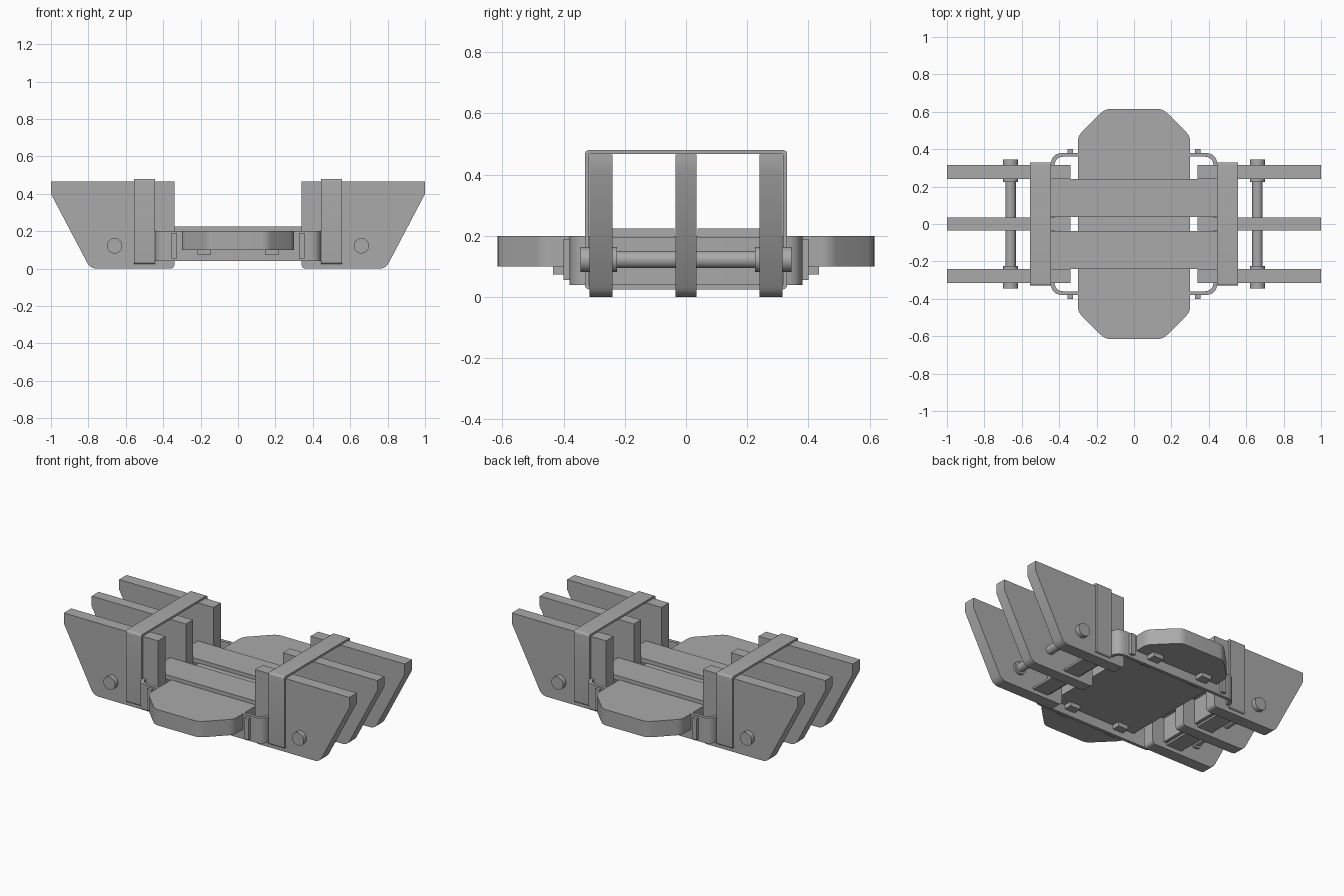
import bpy, bmesh, math
from mathutils import Vector, Matrix

if "Cube" in bpy.data.objects:
    bpy.data.objects.remove(bpy.data.objects["Cube"])

GREY = (0.4, 0.4, 0.4, 1)
mat = bpy.data.materials.new("plain grey")
mat.use_nodes = True
mat.diffuse_color = GREY
mat.node_tree.nodes["Principled BSDF"].inputs["Base Color"].default_value = GREY


def finish(name, bm, smooth=False):
    bmesh.ops.recalc_face_normals(bm, faces=bm.faces)
    me = bpy.data.meshes.new(name)
    bm.to_mesh(me)
    bm.free()
    me.materials.append(mat)
    ob = bpy.data.objects.new(name, me)
    bpy.context.collection.objects.link(ob)
    if smooth:
        bpy.ops.object.select_all(action="DESELECT")
        ob.select_set(True)
        bpy.context.view_layer.objects.active = ob
        bpy.ops.object.shade_smooth_by_angle(angle=math.radians(32))
    return ob


def rounded(points, radius, steps=5):
    """Round the corners of a polygon; radius is one number or one per corner."""
    out = []
    n = len(points)
    for i, p in enumerate(points):
        r = radius[i] if isinstance(radius, list) else radius
        p = Vector(p)
        if r == 0:
            out.append(p)
            continue
        a = (Vector(points[i - 1]) - p).normalized() * r
        b = (Vector(points[(i + 1) % n]) - p).normalized() * r
        for k in range(steps + 1):
            t = k / steps
            out.append(p + a * (1 - t) ** 2 + b * t ** 2)
    return out


def rect(hx, hy, cy=0):
    return [(-hx, cy - hy), (hx, cy - hy), (hx, cy + hy), (-hx, cy + hy)]


def prism(name, pts, lo, hi, place):
    """Extrude a closed outline from lo to hi; place maps (u, v, depth) to xyz."""
    bm = bmesh.new()
    ends = [[bm.verts.new(place(u, v, d)) for u, v in pts] for d in (lo, hi)]
    for loop in ends:
        bm.faces.new(loop)
    n = len(pts)
    for i in range(n):
        j = (i + 1) % n
        bm.faces.new((ends[0][i], ends[0][j], ends[1][j], ends[1][i]))
    return finish(name, bm, True)


def ring(name, outer, inner, lo, hi, place):
    """Hollow band between two outlines with equal point counts."""
    bm = bmesh.new()
    loops = [[bm.verts.new(place(u, v, d)) for u, v in pts]
             for pts, d in ((outer, lo), (outer, hi), (inner, hi), (inner, lo))]
    n = len(outer)
    for k in range(4):
        a, b = loops[k], loops[(k + 1) % 4]
        for i in range(n):
            j = (i + 1) % n
            bm.faces.new((a[i], a[j], b[j], b[i]))
    return finish(name, bm, True)


def box(name, x0, x1, y0, y1, z0, z1):
    bm = bmesh.new()
    bmesh.ops.create_cube(bm, size=1)
    for v in bm.verts:
        v.co = ((x0 + x1) / 2 + v.co.x * (x1 - x0),
                (y0 + y1) / 2 + v.co.y * (y1 - y0),
                (z0 + z1) / 2 + v.co.z * (z1 - z0))
    return finish(name, bm)


def rod(name, x, y0, y1, z, r):
    bm = bmesh.new()
    spin = Matrix.Translation((x, (y0 + y1) / 2, z)) @ Matrix.Rotation(math.pi / 2, 4, "X")
    bmesh.ops.create_cone(bm, cap_ends=True, segments=32, radius1=r, radius2=r,
                          depth=y1 - y0, matrix=spin)
    return finish(name, bm, True)


def flat(u, v, d):
    return (u, v, d)


# Long bumper plate running through the middle
octagon = [(0.3, -0.47), (0.3, 0.47), (0.155, 0.615), (-0.155, 0.615),
           (-0.3, 0.47), (-0.3, -0.47), (-0.155, -0.615), (0.155, -0.615)]
prism("bumper_plate", rounded(octagon, 0.03), 0.1, 0.2, flat)

# Bent frame band around the centre
ring("frame_band", rounded(rect(0.445, 0.38), 0.065),
     rounded(rect(0.425, 0.36), 0.05), 0.04, 0.2, flat)

FIN = rounded([(0.34, 0), (0.79, 0), (1, 0.4), (1, 0.465), (0.34, 0.465)],
              [0.025, 0.035, 0, 0, 0])

for side, s in (("left", 1), ("right", -1)):
    # Three upright fins
    for label, y, half in (("front", -0.277, 0.0375), ("middle", 0, 0.035),
                           ("back", 0.277, 0.0375)):
        prism(f"{side}_{label}_fin", FIN, y - half, y + half,
              lambda u, v, d: (s * u, d, v))

    # Strap wrapped around the fins
    ring(f"{side}_strap", rounded(rect(0.33, 0.2275, 0.2525), 0.015),
         rounded(rect(0.317, 0.2145, 0.2525), 0.005), 0.445, 0.555,
         lambda u, v, d: (s * d, u, v))

    # Cross pin with heads and collars
    px, pz = s * 0.66, 0.122
    rod(f"{side}_pin", px, -0.32, 0.32, pz, 0.028)
    for end, e in (("front", -1), ("back", 1)):
        for part, a, b in (("head", 0.31, 0.345), ("collar", 0.225, 0.245)):
            y0, y1 = sorted((e * a, e * b))
            rod(f"{side}_{end}_pin_{part}", px, y0, y1, pz, 0.041)

        # Upright lug on the frame and tab under the bumper
        y0, y1 = sorted((e * 0.375, e * 0.4))
        box(f"{side}_{end}_lug", s * 0.34 - 0.015, s * 0.34 + 0.015, y0, y1, 0.055, 0.19)
        y0, y1 = sorted((e * 0.31, e * 0.435))
        box(f"{side}_{end}_tab", s * 0.18 - 0.036, s * 0.18 + 0.036, y0, y1, 0.073, 0.1)

# Two deck planks between the fins
for label, e in (("front", -1), ("back", 1)):
    y0, y1 = sorted((e * 0.037, e * 0.24))
    box(f"{label}_plank", -0.45, 0.45, y0, y1, 0.195, 0.224)
